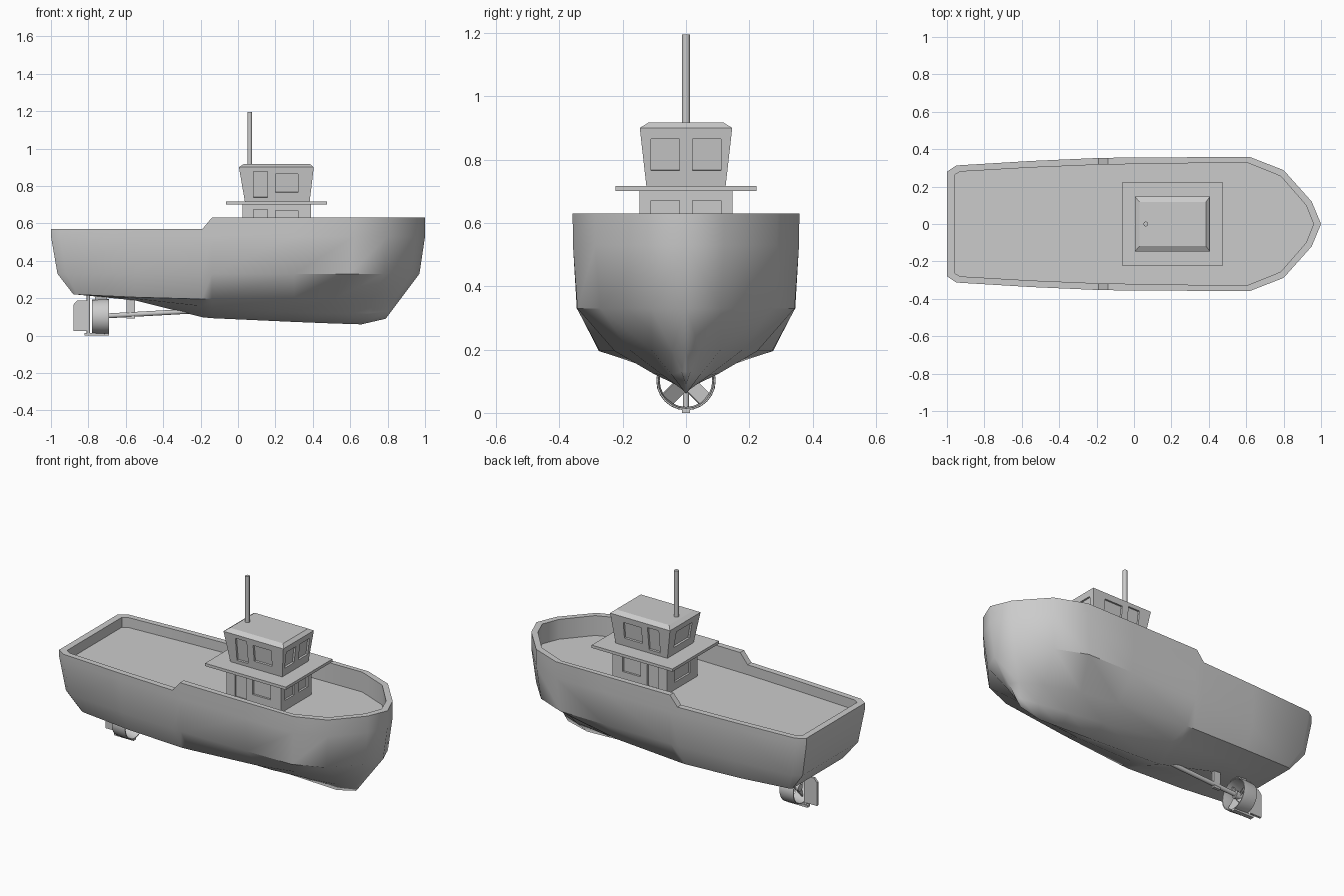
import bpy, bmesh, math
from mathutils import Matrix, Vector

if "Cube" in bpy.data.objects:
    bpy.data.objects.remove(bpy.data.objects["Cube"])


def finish(name, bm, angle=None):
    bmesh.ops.recalc_face_normals(bm, faces=bm.faces)
    me = bpy.data.meshes.new(name)
    bm.to_mesh(me)
    bm.free()
    ob = bpy.data.objects.new(name, me)
    bpy.context.collection.objects.link(ob)
    if angle:
        bpy.ops.object.select_all(action='DESELECT')
        ob.select_set(True)
        bpy.context.view_layer.objects.active = ob
        bpy.ops.object.shade_smooth_by_angle(angle=math.radians(angle))
    return ob


def add_frustum(bm, levels):
    """Stack of rectangles given as (x0, x1, half_y, z)."""
    rings = [[bm.verts.new(p) for p in ((a, -h, z), (b, -h, z), (b, h, z), (a, h, z))]
             for a, b, h, z in levels]
    for lo, hi in zip(rings, rings[1:]):
        for i in range(4):
            j = (i + 1) % 4
            bm.faces.new((lo[i], lo[j], hi[j], hi[i]))
    bm.faces.new(rings[0])
    bm.faces.new(rings[-1])


def block(name, *levels):
    bm = bmesh.new()
    add_frustum(bm, levels)
    return finish(name, bm)


def rod(name, a, b, r, seg=16):
    a, b = Vector(a), Vector(b)
    d = b - a
    bm = bmesh.new()
    m = Matrix.Translation((a + b) / 2) @ d.to_track_quat('Z', 'Y').to_matrix().to_4x4()
    bmesh.ops.create_cone(bm, cap_ends=True, segments=seg, radius1=r, radius2=r,
                          depth=d.length, matrix=m)
    return finish(name, bm, 40)


def cut_openings(house, boxes):
    """Recess windows and doors: boxes are (centre, size, rotation)."""
    bm = bmesh.new()
    for c, s, rot in boxes:
        bmesh.ops.create_cube(bm, size=1, matrix=Matrix.Translation(c) @ rot @ Matrix.Diagonal((*s, 1)))
    cutter = finish(house.name + "_cutter", bm)
    cutter.hide_render = True
    cutter.display_type = 'WIRE'
    cutter.hide_set(True)
    mod = house.modifiers.new("openings", 'BOOLEAN')
    mod.operation, mod.solver, mod.object = 'DIFFERENCE', 'EXACT', cutter


# Hull: half-breadth lines from stern centre to stem, mirrored
rail = [(-1, 0), (-1, .28), (-.95, .313), (-.55, .337), (-.19, .353), (-.14, .354),
        (.3, .357), (.62, .358), (.8, .288), (.95, .12), (1, 0)]
inner = [(-.96, 0), (-.96, .262), (-.93, .28), (-.55, .302), (-.19, .317), (-.14, .318),
         (.3, .325), (.6, .33), (.785, .255), (.92, .1), (.96, 0)]
knuckle = [(-.965, 0), (-.965, .265), (-.92, .298), (-.55, .326), (-.19, .343), (-.14, .344),
           (.3, .345), (.6, .343), (.78, .27), (.925, .11), (.97, 0)]
bilge = [(-.88, 0, .22), (-.88, .24, .22), (-.86, .25, .219), (-.55, .268, .205),
         (-.19, .275, .195), (-.14, .272, .195), (.3, .225, .195), (.52, .18, .2),
         (.72, .11, .2), (.84, .045, .2), (.872, 0, .2)]
floor = [(-.88, 0, .22), (-.88, .12, .22), (-.86, .12, .219), (-.55, .13, .197),
         (-.19, .15, .157), (-.14, .148, .153), (.3, .105, .125), (.52, .075, .12),
         (.7, .045, .12), (.8, .015, .13), (.82, 0, .13)]
keel = [(-.88, 0, .22), (-.88, 0, .22), (-.86, 0, .219), (-.55, 0, .188), (-.19, 0, .098),
        (-.14, 0, .093), (.3, 0, .073), (.5, 0, .065), (.66, 0, .06), (.79, 0, .09), (.79, 0, .09)]
DECK = .51
sheer = [.57] * 5 + [.63] * 6
rows = [keel, floor, bilge,
        [(x, y, .33) for x, y in knuckle],
        [(x, y * .997, .53) for x, y in rail],
        [(x, y, z) for (x, y), z in zip(rail, sheer)],
        [(x, y, z) for (x, y), z in zip(inner, sheer)],
        [(x, y, DECK) for x, y in inner],
        [(x, 0, DECK) for x, y in inner]]
bm = bmesh.new()
pool = {}


def vert(p):
    key = tuple(round(c, 4) for c in p)
    if key not in pool:
        pool[key] = bm.verts.new(p)
    return pool[key]


for r0, r1 in zip(rows, rows[1:]):
    for i in range(len(rail) - 1):
        quad = list(dict.fromkeys(vert(p) for p in (r0[i], r0[i + 1], r1[i + 1], r1[i])))
        if len(quad) > 2:
            bm.faces.new(quad)
hull = finish("hull", bm, 40)
mirror = hull.modifiers.new("mirror", 'MIRROR')
mirror.use_axis = (False, True, False)

# Deckhouse and wheelhouse with recessed openings
NONE = Matrix()
T = .024
lower = block("deckhouse", (.025, .39, .147, DECK - .01), (.025, .39, .147, .702))
cuts = [((.025, 0, .61), (T, .15, .11), NONE)]
for s in (-1, 1):
    cuts += [((.39, s * .065, .62), (T, .09, .1), NONE),
             ((.26, s * .147, .62), (.12, T, .1), NONE),
             ((.12, s * .147, .6), (.075, T, .15), NONE)]
cut_openings(lower, cuts)

block("bridge_deck", (-.065, .475, .222, .7), (-.065, .475, .222, .717))

upper = block("wheelhouse", (.037, .383, .125, .715), (.005, .405, .146, .9),
              (.03, .385, .118, .917))
tilt = math.atan2(.022, .185)
cuts = [((.019, 0, .815), (T, .15, .1), Matrix.Rotation(-math.atan2(.032, .185), 4, 'Y'))]
for s in (-1, 1):
    side = Matrix.Rotation(-s * math.atan2(.021, .185), 4, 'X')
    cuts += [((.395, s * .065, .815), (T, .09, .1), Matrix.Rotation(tilt, 4, 'Y')),
             ((.26, s * .1364, .815), (.12, T, .1), side),
             ((.12, s * .1357, .808), (.075, T, .14), side)]
cut_openings(upper, cuts)
rod("mast", (.063, 0, .9), (.063, 0, 1.195), .013)

# Propeller shaft, bracket and hub
AX = .102
rod("propeller_shaft", (-.76, 0, AX), (-.22, 0, .132), .013)
rod("propeller_hub", (-.765, 0, AX), (-.7, 0, AX + .003), .022)
block("shaft_bracket", (-.595, -.55, .009, .09), (-.595, -.55, .009, .215))

# Four twisted propeller blades
bm = bmesh.new()
for k in range(4):
    turn = (Matrix.Translation((-.735, 0, AX)) @ Matrix.Rotation(math.radians(45 + 90 * k), 4, 'X')
            @ Matrix.Translation((0, 0, .048)) @ Matrix.Rotation(math.radians(55), 4, 'Z')
            @ Matrix.Diagonal((.055, .006, .072, 1)))
    bmesh.ops.create_cube(bm, size=1, matrix=turn)
finish("propeller_blades", bm)

# Nozzle ring around the propeller
bm = bmesh.new()
section = [(-.78, .085), (-.78, .09), (-.715, .094), (-.69, .093), (-.69, .088), (-.735, .083)]
N = 24
rings = [[bm.verts.new((x, r * math.cos(2 * math.pi * i / N), AX + r * math.sin(2 * math.pi * i / N)))
          for x, r in section] for i in range(N)]
for i in range(N):
    a, b = rings[i], rings[(i + 1) % N]
    for j in range(len(section)):
        k = (j + 1) % len(section)
        bm.faces.new((a[j], a[k], b[k], b[j]))
finish("nozzle", bm, 35)
block("nozzle_mount", (-.765, -.7, .018, .188), (-.765, -.7, .025, .225))

# Rudder blade, stock and heel bar
bm = bmesh.new()
outline = [(-.8, .025), (-.88, .025), (-.88, .165), (-.86, .188), (-.8, .188)]
face = bm.faces.new([bm.verts.new((x, -.007, z)) for x, z in outline])
ext = bmesh.ops.extrude_face_region(bm, geom=[face])
bmesh.ops.translate(bm, vec=(0, .014, 0), verts=[v for v in ext["geom"] if isinstance(v, bmesh.types.BMVert)])
bm.faces.ensure_lookup_table()
finish("rudder", bm)
rod("rudder_stock", (-.8, 0, .005), (-.8, 0, .225), .009, 12)
block("heel_bar", (-.82, -.69, .012, 0), (-.82, -.69, .012, .014))
